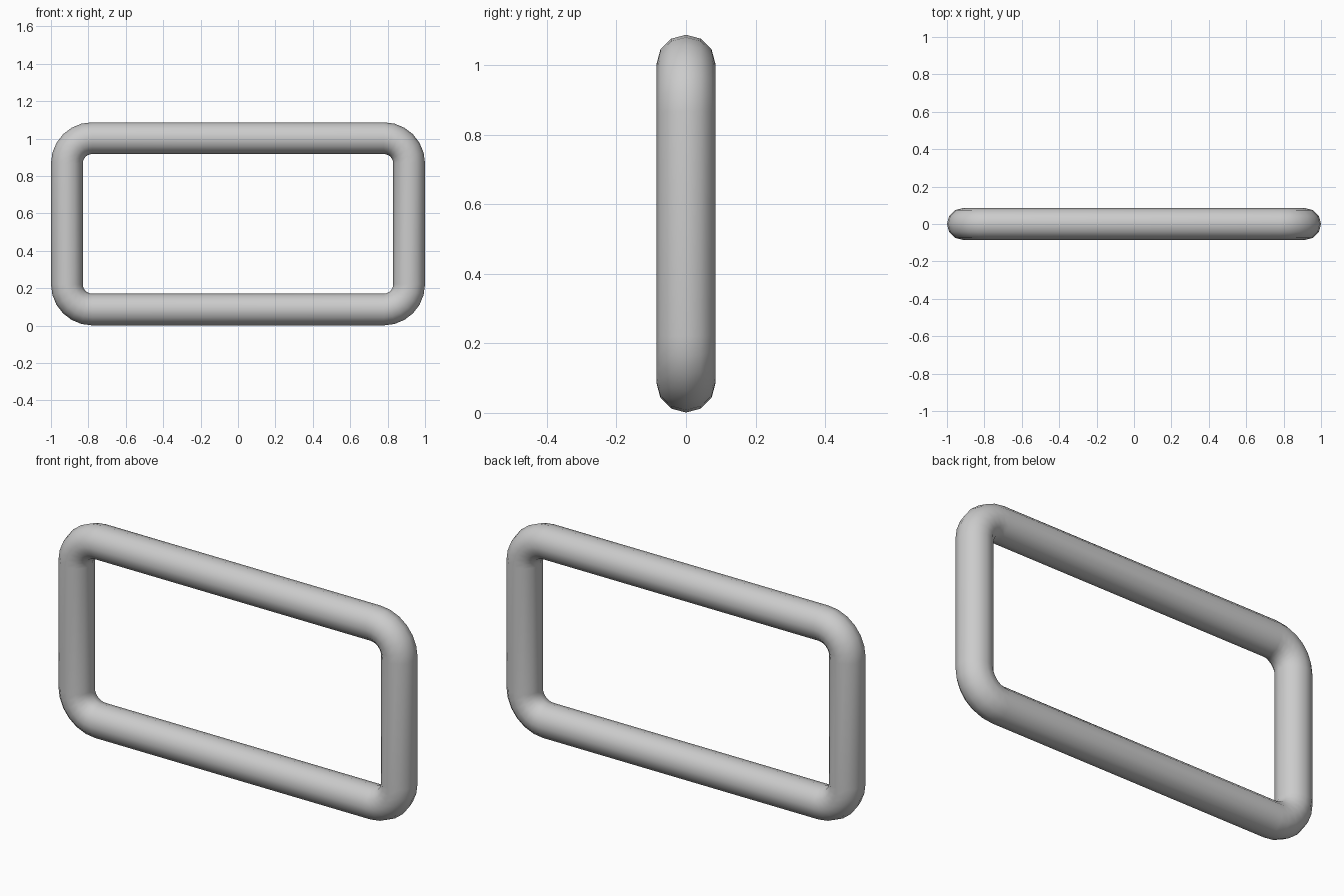
import bpy, bmesh
from math import sin, cos, pi
from mathutils import Vector

if "Cube" in bpy.data.objects:
    bpy.data.objects.remove(bpy.data.objects["Cube"])

R = 0.085                 # tube radius
SIDES = 12                # tube cross-section
BEND, STEPS = 0.135, 6    # corner bend radius and segments
X, Z0, Z1 = 0.915, 0.086, 1.002   # tube centreline rectangle

# Rounded-rectangle centreline: (centre, outward direction) stations
corners = [(X - BEND, Z1 - BEND), (-X + BEND, Z1 - BEND),
           (-X + BEND, Z0 + BEND), (X - BEND, Z0 + BEND)]
stations = []
for i, (cx, cz) in enumerate(corners):
    for s in range(STEPS + 1):
        a = (i + s / STEPS) * pi / 2
        out = Vector((cos(a), 0, sin(a)))
        stations.append((Vector((cx, 0, cz)) + out * BEND, out))

# Sweep a round section along the closed loop
bm = bmesh.new()
rings = []
for p, out in stations:
    rings.append([bm.verts.new(p + R * (out * cos(t) + Vector((0, sin(t), 0))))
                  for t in (2 * pi * k / SIDES for k in range(SIDES))])
for i, ring in enumerate(rings):
    nxt = rings[(i + 1) % len(rings)]
    for k in range(SIDES):
        j = (k + 1) % SIDES
        bm.faces.new((ring[k], ring[j], nxt[j], nxt[k]))
bmesh.ops.recalc_face_normals(bm, faces=bm.faces)
for f in bm.faces:
    f.smooth = True

mesh = bpy.data.meshes.new("rectangular_ring")
bm.to_mesh(mesh)
bm.free()
ring_obj = bpy.data.objects.new("rectangular_ring", mesh)
bpy.context.collection.objects.link(ring_obj)
